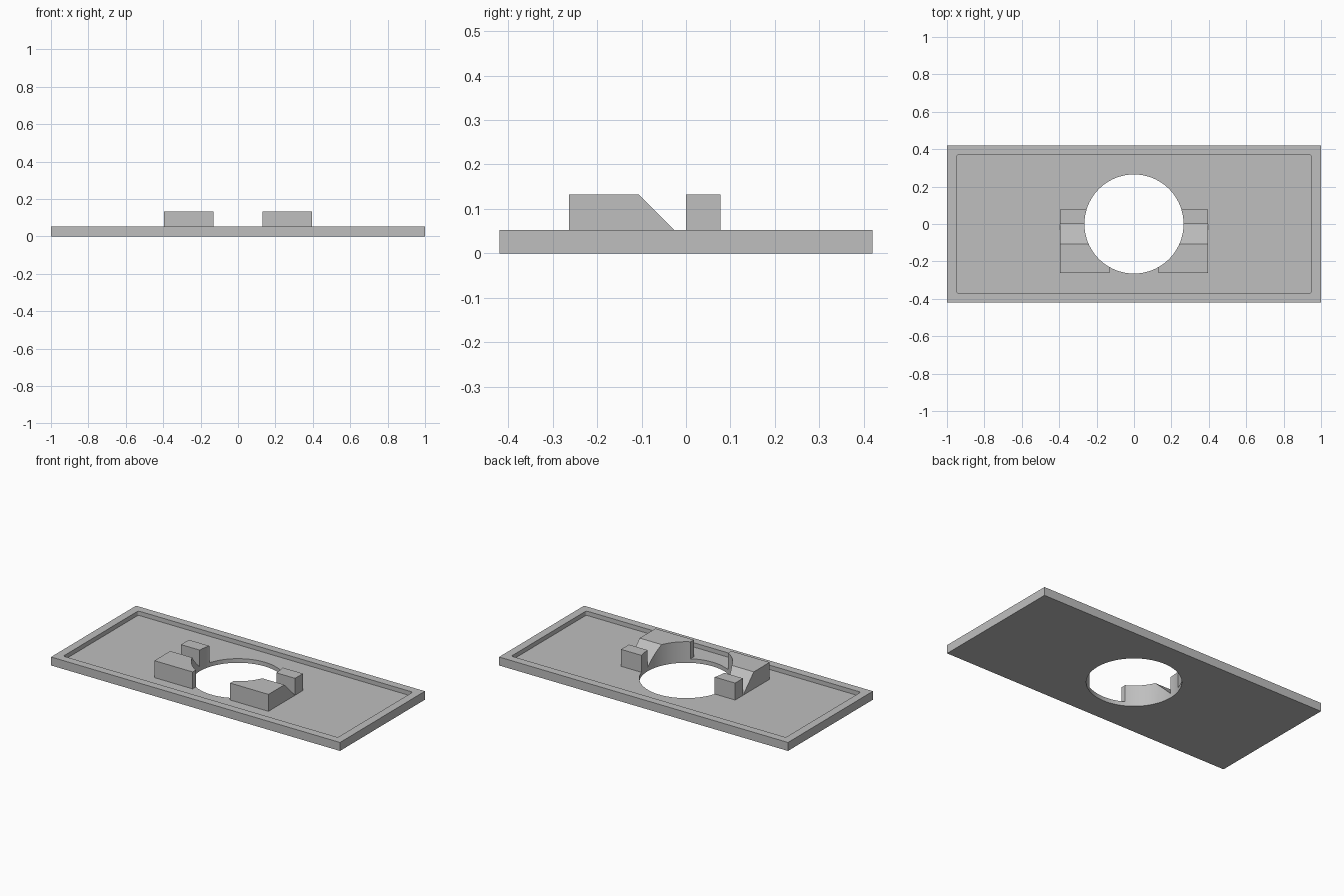
import bpy
import bmesh
import math
from mathutils import Vector

cube = bpy.data.objects.get("Cube")
if cube:
    bpy.data.objects.remove(cube, do_unlink=True)

FLOOR, RIM, TOP = 0.026, 0.053, 0.132
HOLE_RADIUS = 0.265

grey = bpy.data.materials.new("plain grey")
grey.use_nodes = True
grey.diffuse_color = (0.52, 0.52, 0.52, 1)
grey.node_tree.nodes["Principled BSDF"].inputs["Base Color"].default_value = grey.diffuse_color


def prism(name, outline, sweep):
    """Extrude a closed outline of 3D points along a sweep vector."""
    bm = bmesh.new()
    face = bm.faces.new([bm.verts.new(p) for p in outline])
    moved = bmesh.ops.extrude_face_region(bm, geom=[face])["geom"]
    verts = [v for v in moved if isinstance(v, bmesh.types.BMVert)]
    bmesh.ops.translate(bm, verts=verts, vec=Vector(sweep))
    bmesh.ops.recalc_face_normals(bm, faces=bm.faces)
    mesh = bpy.data.meshes.new(name)
    bm.to_mesh(mesh)
    bm.free()
    mesh.materials.append(grey)
    obj = bpy.data.objects.new(name, mesh)
    bpy.context.collection.objects.link(obj)
    return obj


def rectangle(x, y, z):
    return [(-x, -y, z), (x, -y, z), (x, y, z), (-x, y, z)]


def rounded_rectangle(x, y, z, r, steps=4):
    points = []
    for corner, (sx, sy) in enumerate([(1, 1), (-1, 1), (-1, -1), (1, -1)]):
        for i in range(steps + 1):
            a = math.pi / 2 * (corner + i / steps)
            points.append((sx * (x - r) + r * math.cos(a), sy * (y - r) + r * math.sin(a), z))
    return points


def cut(obj, cutter):
    mod = obj.modifiers.new("cut", "BOOLEAN")
    mod.operation = "DIFFERENCE"
    mod.solver = "EXACT"
    mod.object = cutter


# Cutters for the round opening and the shallow tray
circle = [(HOLE_RADIUS * math.cos(math.tau * i / 96), HOLE_RADIUS * math.sin(math.tau * i / 96), -0.1)
          for i in range(96)]
hole_cutter = prism("hole_cutter", circle, (0, 0, 0.4))
tray_cutter = prism("tray_cutter", rounded_rectangle(0.95, 0.37, FLOOR, 0.012), (0, 0, 0.1))

# Base plate with raised rim
plate = prism("base_plate", rectangle(1, 0.42, 0), (0, 0, RIM))
cut(plate, tray_cutter)
cut(plate, hole_cutter)
parts = [plate]

# Side profiles (y, z): ramped front blocks and square back blocks
ramp = [(-0.263, FLOOR), (0, FLOOR), (-0.106, TOP), (-0.263, TOP)]
square = [(0, FLOOR), (0.078, FLOOR), (0.078, TOP), (0, TOP)]
for side, sign in (("left", 1), ("right", -1)):
    for label, profile in (("front_ramp_block", ramp), ("back_block", square)):
        block = prism(f"{side}_{label}", [(sign * 0.13, y, z) for y, z in profile], (sign * 0.265, 0, 0))
        cut(block, hole_cutter)
        parts.append(block)

# Bake the cuts, then drop the cutters
bpy.context.view_layer.update()
depsgraph = bpy.context.evaluated_depsgraph_get()
baked = [bpy.data.meshes.new_from_object(p.evaluated_get(depsgraph)) for p in parts]
for part, mesh in zip(parts, baked):
    part.modifiers.clear()
    part.data = mesh
for cutter in (hole_cutter, tray_cutter):
    bpy.data.objects.remove(cutter, do_unlink=True)

# Smooth the round wall, keep hard edges
bpy.ops.object.select_all(action="DESELECT")
for part in parts:
    part.select_set(True)
bpy.context.view_layer.objects.active = plate
bpy.ops.object.shade_smooth_by_angle(angle=math.radians(25))
